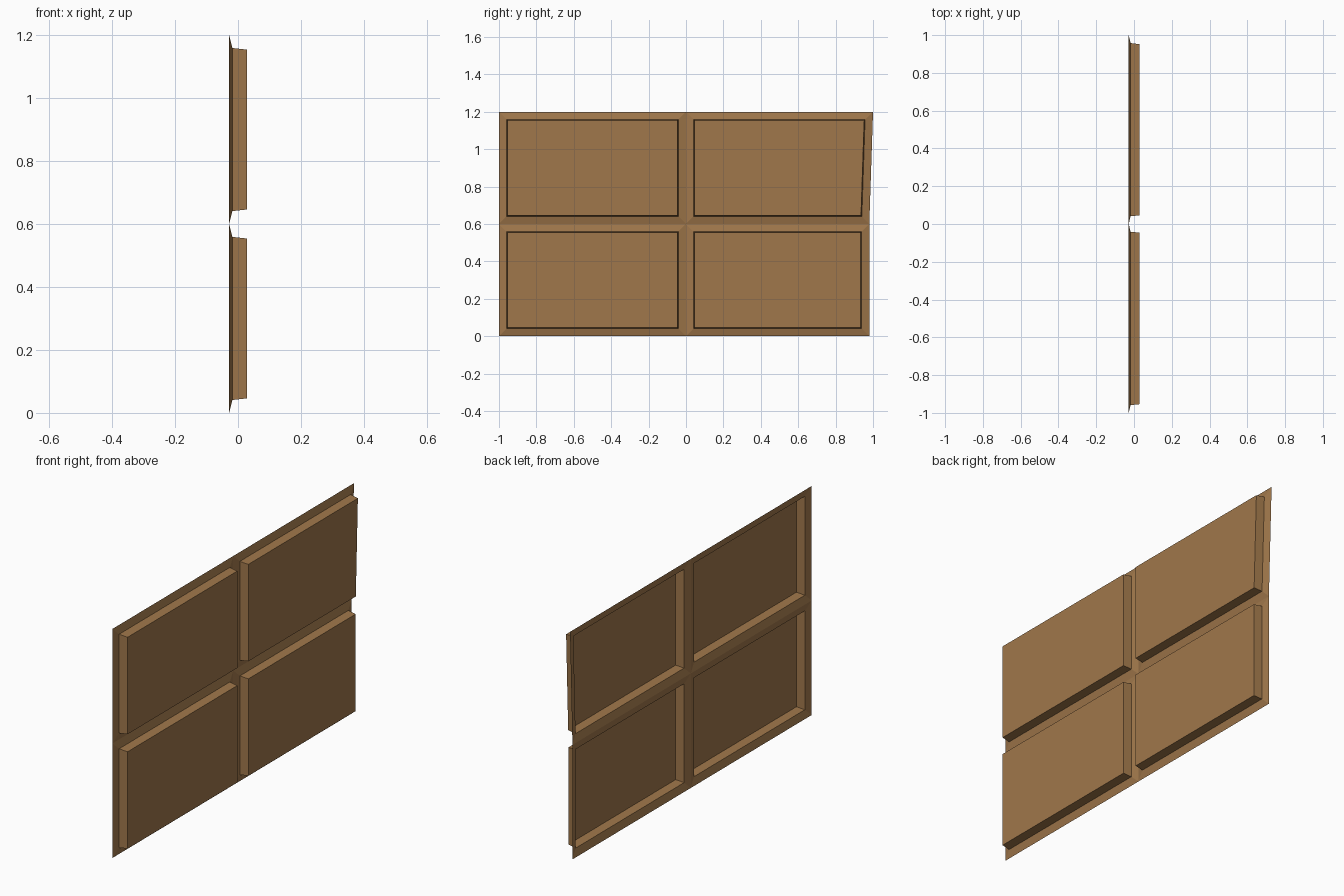
import bpy, bmesh

if "Cube" in bpy.data.objects:
    bpy.data.objects.remove(bpy.data.objects["Cube"])

X_BACK = -0.028
# outline columns: (bottom, middle, top) y positions; the far edge leans out above mid height
columns = [(-1.0, -1.0, -1.0), (0.0, 0.0, 0.0), (0.98, 0.98, 1.0)]
rows = [0.0, 0.6, 1.2]

wood = bpy.data.materials.new("brown wood")
wood.diffuse_color = (0.35, 0.185, 0.07, 1.0)
wood.use_nodes = True
wood.node_tree.nodes["Principled BSDF"].inputs["Base Color"].default_value = wood.diffuse_color

# flat 2 x 2 sheet facing +x
bm = bmesh.new()
grid = [[bm.verts.new((X_BACK, y, z)) for y, z in zip(col, rows)] for col in columns]
panels = []
for i in range(2):
    for j in range(2):
        panels.append(bm.faces.new((grid[i][j], grid[i + 1][j],
                                    grid[i + 1][j + 1], grid[i][j + 1])))
bm.normal_update()

# bevelled frame strips, then the raised (hollow-backed) panels with slight taper
for thickness, depth in ((0.041, 0.010), (0.005, 0.046)):
    bmesh.ops.inset_individual(bm, faces=panels, thickness=thickness,
                               depth=depth, use_even_offset=True)
    bm.normal_update()

mesh = bpy.data.meshes.new("panelled_wall")
bm.to_mesh(mesh)
bm.free()
mesh.materials.append(wood)
wall = bpy.data.objects.new("panelled_wall", mesh)
bpy.context.collection.objects.link(wall)
